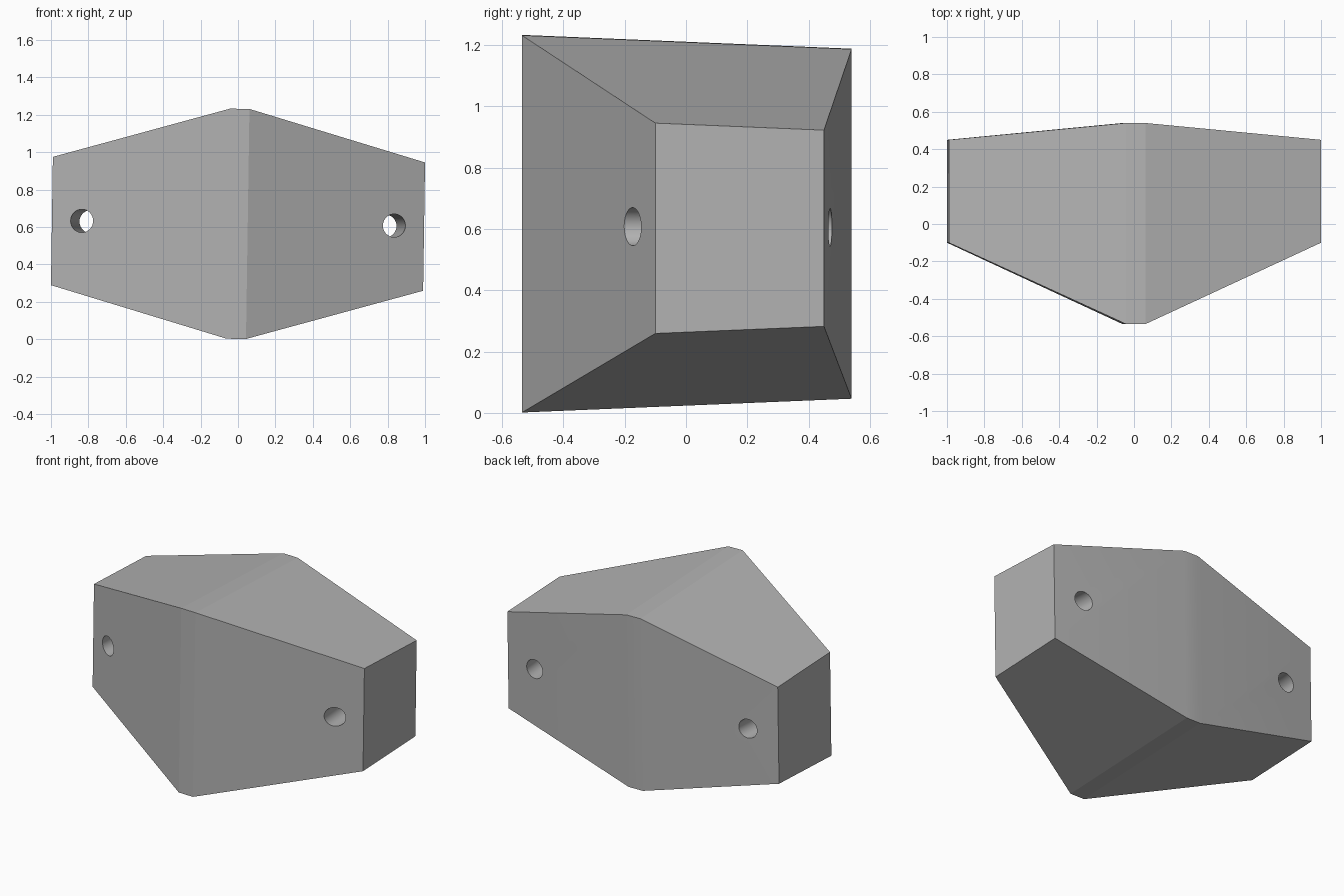
import bpy
import bmesh
from math import radians
from mathutils import Vector, Matrix

cube = bpy.data.objects.get("Cube")
if cube:
    bpy.data.objects.remove(cube, do_unlink=True)

grey = bpy.data.materials.new("grey")
grey.use_nodes = True
colour = (0.45, 0.45, 0.45, 1)
grey.diffuse_color = colour
grey.node_tree.nodes["Principled BSDF"].inputs["Base Color"].default_value = colour

# The whole block leans slightly about its depth axis
LEAN = Matrix.Translation((0, 0, 0.617)) @ Matrix.Rotation(radians(0.86), 4, "Y")


def finish(bm, name):
    bmesh.ops.recalc_face_normals(bm, faces=bm.faces)
    bm.transform(LEAN)
    mesh = bpy.data.meshes.new(name)
    bm.to_mesh(mesh)
    bm.free()
    mesh.materials.append(grey)
    obj = bpy.data.objects.new(name, mesh)
    bpy.context.collection.objects.link(obj)
    return obj


# Block: four cross-sections, wide at the ridge and narrow at the ends
# Each section: x, front y, back y, front half height, back half height
RIDGE = (0.052, -0.535, 0.54, 0.615, 0.57)
END = (0.995, -0.10, 0.45, 0.343, 0.32)
bm = bmesh.new()
rings = []
for side, (x, front, back, hf, hb) in ((-1, END), (-1, RIDGE), (1, RIDGE), (1, END)):
    corners = ((front, -hf), (back, -hb), (back, hb), (front, hf))
    rings.append([bm.verts.new((side * x, y, z)) for y, z in corners])
for a, b in zip(rings, rings[1:]):
    for i in range(4):
        j = (i + 1) % 4
        bm.faces.new((a[i], a[j], b[j], b[i]))
bm.faces.new(rings[0])
bm.faces.new(rings[-1])
block = finish(bm, "block")

# Through holes near both ends, converging slightly towards the back
bm = bmesh.new()
for side in (-1, 1):
    start = Vector((side * 0.835, -0.175, 0.003))
    axis = Vector((side * -0.05, 0.645, -0.003))
    pose = Matrix.Translation(start + axis / 2) @ axis.to_track_quat("Z", "Y").to_matrix().to_4x4()
    bmesh.ops.create_cone(bm, cap_ends=True, segments=48, radius1=0.062,
                          radius2=0.062, depth=1.4, matrix=pose)
cutter = finish(bm, "hole_cutter")
cutter.hide_render = True
cutter.hide_set(True)

cut = block.modifiers.new("holes", "BOOLEAN")
cut.operation = "DIFFERENCE"
cut.solver = "EXACT"
cut.object = cutter

# Apply the cut, then smooth only the hole walls
bpy.ops.object.select_all(action="DESELECT")
bpy.context.view_layer.objects.active = block
block.select_set(True)
bpy.ops.object.modifier_apply(modifier=cut.name)
bpy.data.objects.remove(cutter, do_unlink=True)
bpy.ops.object.shade_smooth_by_angle(angle=radians(12))
